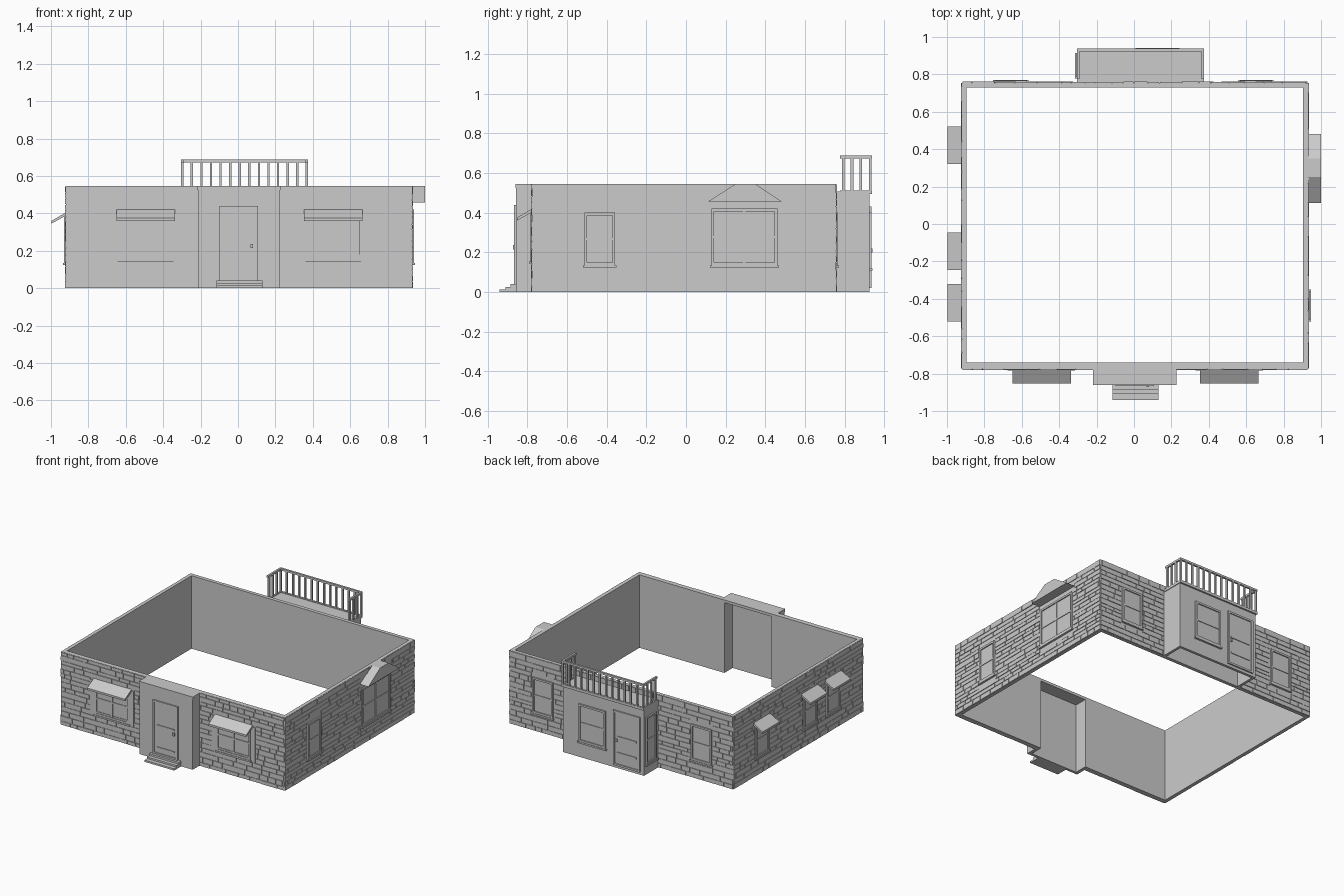
import bpy, bmesh, math, random
from mathutils import Matrix, Vector

if "Cube" in bpy.data.objects:
    bpy.data.objects.remove(bpy.data.objects["Cube"])

random.seed(4)
grey = bpy.data.materials.new("plain grey")
grey.diffuse_color = (0.6, 0.6, 0.6, 1)
grey.use_nodes = True
grey.node_tree.nodes["Principled BSDF"].inputs["Base Color"].default_value = grey.diffuse_color

X0, X1, Y0, Y1, H = -0.92, 0.93, -0.775, 0.755, 0.545

# wall mapping: (along, outward depth, height) -> world
WALLS = {
    "front": lambda u, d, z: (u, Y0 - d, z),
    "back": lambda u, d, z: (u, Y1 + d, z),
    "right": lambda u, d, z: (X1 + d, u, z),
    "left": lambda u, d, z: (X0 - d, u, z),
    "porch": lambda u, d, z: (u, -0.857 - d, z),
    "bay": lambda u, d, z: (u, 0.925 + d, z),
    "bay_side": lambda u, d, z: (-0.300 - d, u, z),
}


def finish(name, bm):
    bmesh.ops.recalc_face_normals(bm, faces=bm.faces)
    me = bpy.data.meshes.new(name)
    bm.to_mesh(me)
    bm.free()
    me.materials.append(grey)
    ob = bpy.data.objects.new(name, me)
    bpy.context.collection.objects.link(ob)
    return ob


def add_box(bm, a, b):
    a, b = Vector(a), Vector(b)
    size = [abs(p) for p in (b - a)]
    bmesh.ops.create_cube(bm, size=1, matrix=Matrix.Translation((a + b) / 2) @ Matrix.Diagonal((*size, 1)))


def boxes(name, items):
    bm = bmesh.new()
    for a, b in items:
        add_box(bm, a, b)
    return finish(name, bm)


def wall_boxes(name, wall, items):
    """Items are (u0, u1, z0, z1, d0, d1) on a wall."""
    f = WALLS[wall]
    return boxes(name, [(f(u0, d0, z0), f(u1, d1, z1)) for u0, u1, z0, z1, d0, d1 in items])


def prism(name, start, end):
    """Solid between two matching outlines."""
    bm = bmesh.new()
    a = [bm.verts.new(p) for p in start]
    b = [bm.verts.new(p) for p in end]
    bm.faces.new(a)
    bm.faces.new(b)
    for i in range(len(a)):
        j = (i + 1) % len(a)
        bm.faces.new((a[i], a[j], b[j], b[i]))
    return finish(name, bm)


def border(u0, u1, z0, z1, w, d):
    return [(u0, u0 + w, z0, z1, 0, d), (u1 - w, u1, z0, z1, 0, d),
            (u0 + w, u1 - w, z0, z0 + w, 0, d), (u0 + w, u1 - w, z1 - w, z1, 0, d)]


def window(name, wall, u0, u1, z0, z1, cols, rows, w=0.014):
    """Frame, glazing bars, glass plate and sill."""
    wall_boxes(name + "_frame", wall, border(u0, u1, z0, z1, w, 0.011))
    bars = []
    for i in range(1, cols):
        c = u0 + (u1 - u0) * i / cols
        bars.append((c - 0.006, c + 0.006, z0 + w, z1 - w, 0, 0.008))
    for i in range(1, rows):
        c = z0 + (z1 - z0) * i / rows
        bars.append((u0 + w, u1 - w, c - 0.006, c + 0.006, 0, 0.0075))
    wall_boxes(name + "_bars", wall, bars)
    wall_boxes(name + "_glass", wall, [(u0 + w, u1 - w, z0 + w, z1 - w, 0, 0.003)])
    wall_boxes(name + "_sill", wall, [(u0 - 0.008, u1 + 0.008, z0 - 0.012, z0, 0, 0.015)])


def awning(name, wall, u0, u1, z_top, z_low):
    f = WALLS[wall]
    prof = [(0, z_top), (0.077, z_low + 0.015), (0.077, z_low), (0, z_top - 0.017)]
    prism(name, [f(u0, d, z) for d, z in prof], [f(u1, d, z) for d, z in prof])


def stones(name, wall, lo, hi, holes):
    """Raised random stone courses, leaving the openings free."""
    f = WALLS[wall]
    bm = bmesh.new()
    z = 0.0
    gap = 0.0035
    while z < H - 0.012:
        top = min(z + random.uniform(0.026, 0.042), H)
        if H - top < 0.02:
            top = H
        spans = [(lo, hi)]
        for h0, h1, b, t in holes:
            if top > b and z < t:
                spans = [s for p, q in spans for s in ((p, min(q, h0)), (max(p, h1), q)) if s[1] - s[0] > 0.008]
        u = lo - random.uniform(0, 0.06)
        while u < hi:
            v = u + random.uniform(0.05, 0.14)
            for p, q in spans:
                a, b = max(u, p), min(v, q)
                if b - a > 0.01:
                    d = random.uniform(0.003, 0.006)
                    add_box(bm, f(a + gap / 2, -0.002, z + gap / 2), f(b - gap / 2, d, top - gap / 2))
            u = v
        z = top
    finish(name, bm)


# main walls, the front one open into the entrance porch
boxes("left_wall", [((X0, Y0, 0), (-0.895, Y1, H))])
boxes("right_wall", [((0.903, Y0, 0), (X1, Y1, H))])
boxes("back_wall", [((-0.895, 0.729, 0), (0.903, Y1, H))])
boxes("front_wall", [((-0.895, Y0, 0), (-0.19, -0.74, H)), ((0.2, Y0, 0), (0.903, -0.74, H)),
                     ((-0.19, Y0, 0.525), (0.2, -0.74, H))])

# entrance porch
boxes("porch_walls", [((-0.215, -0.857, 0), (-0.19, Y0, 0.525)), ((0.2, -0.857, 0), (0.225, Y0, 0.525)),
                      ((-0.19, -0.857, 0), (0.2, -0.837, 0.525))])
boxes("porch_roof", [((-0.218, -0.86, 0.525), (0.228, Y0, H))])
boxes("porch_steps", [((-0.115, y, 0), (0.13, -0.857, z))
                      for y, z in ((-0.94, 0.013), (-0.91, 0.026), (-0.884, 0.04))])
wall_boxes("front_door_frame", "porch", border(-0.1, 0.107, 0.04, 0.44, 0.012, 0.01))
wall_boxes("front_door", "porch", [(-0.088, 0.095, 0.05, 0.43, 0, 0.003)])
wall_boxes("front_door_bars", "porch", [(-0.07, 0.075, z, z + 0.012, 0, 0.008) for z in (0.085, 0.25)])
wall_boxes("front_door_handle", "porch", [(0.066, 0.08, 0.215, 0.237, 0, 0.015)])

# rear bay with balcony on top
boxes("bay_walls", [((-0.3, Y1, 0), (-0.28, 0.925, 0.495)), ((0.35, Y1, 0), (0.37, 0.925, 0.495)),
                    ((-0.28, 0.905, 0), (0.35, 0.925, 0.495))])
boxes("balcony_floor", [((-0.305, Y1, 0.493), (0.375, 0.937, 0.507))])
rails = []
for z0, z1 in ((0.672, 0.687), (0.507, 0.513)):
    rails.append(((-0.305, 0.922, z0), (0.375, 0.937, z1)))
    rails += [((x, 0.775, z0), (x + 0.014, 0.922, z1)) for x in (-0.305, 0.361)]
boxes("balcony_rails", rails)
posts = [(-0.304 + 0.666 * i / 13, 0.923) for i in range(14)]
posts += [(x, y) for x in (-0.304, 0.362) for y in (0.785, 0.83, 0.875)]
boxes("balcony_balusters", [((x, y, 0.507), (x + 0.012, y + 0.013, 0.675)) for x, y in posts])
window("bay_window", "bay", 0.015, 0.235, 0.12, 0.4, 1, 2)
wall_boxes("back_door_frame", "bay", border(-0.27, -0.05, 0.02, 0.43, 0.014, 0.01))
wall_boxes("back_door", "bay", [(-0.256, -0.064, 0.03, 0.416, 0, 0.003)])
wall_boxes("back_door_bars", "bay", [(-0.24, -0.08, z, z + 0.012, 0, 0.008) for z in (0.11, 0.23)])
wall_boxes("back_door_handle", "bay", [(-0.085, -0.07, 0.2, 0.22, 0, 0.014)])
window("bay_side_window", "bay_side", 0.785, 0.905, 0.08, 0.43, 1, 2, 0.012)

# windows: name, wall, extents, pane columns, pane rows
WINDOWS = [
    ("front_left_window", "front", -0.635, -0.353, 0.155, 0.40, 2, 2),
    ("front_right_window", "front", 0.37, 0.65, 0.155, 0.40, 2, 2),
    ("right_small_window", "right", -0.512, -0.357, 0.135, 0.4, 1, 2),
    ("right_large_window", "right", 0.128, 0.46, 0.135, 0.42, 2, 2),
    ("back_window_a", "back", -0.745, -0.573, 0.135, 0.4, 1, 2),
    ("back_window_b", "back", 0.568, 0.738, 0.135, 0.4, 1, 2),
] + [("left_window_%d" % i, "left", c - 0.08, c + 0.08, 0.135, 0.39, 1, 2)
     for i, c in enumerate((0.42, -0.145, -0.42))]
for w in WINDOWS:
    window(*w)

# outer surrounds of the front windows
for side, u0, u1 in (("left", -0.675, -0.315), ("right", 0.33, 0.69)):
    wall_boxes("front_%s_surround" % side, "front", border(u0, u1, 0.143, 0.408, 0.038, 0.007))

# awnings
awning("front_left_awning", "front", -0.65, -0.337, 0.42, 0.36)
awning("front_right_awning", "front", 0.353, 0.665, 0.42, 0.36)
for i, c in enumerate((0.42, -0.145, -0.42)):
    awning("left_awning_%d" % i, "left", c - 0.1, c + 0.1, 0.405, 0.345)
gable = [(0.112, 0.457), (0.482, 0.457), (0.35, H), (0.25, H)]
prism("right_gable_awning", [(X1, y, z) for y, z in gable], [(1.0, y, z) for y, z in gable])

# stone facing on all four sides
HOLES = {k: [] for k in ("front", "back", "right", "left")}
for _, wall, u0, u1, z0, z1, *_rest in WINDOWS:
    m = 0.04 if wall == "front" else 0.008
    HOLES[wall].append((u0 - m, u1 + m, z0 - 0.012, z1 + 0.008))
HOLES["front"].append((-0.215, 0.225, 0, 1))
HOLES["back"].append((-0.3, 0.37, 0, 0.5))
HOLES["right"].append((0.112, 0.482, 0.457, 0.5))
for wall, holes in HOLES.items():
    lo, hi = (X0, X1) if wall in ("front", "back") else (Y0, Y1)
    stones(wall + "_stones", wall, lo, hi, holes)
